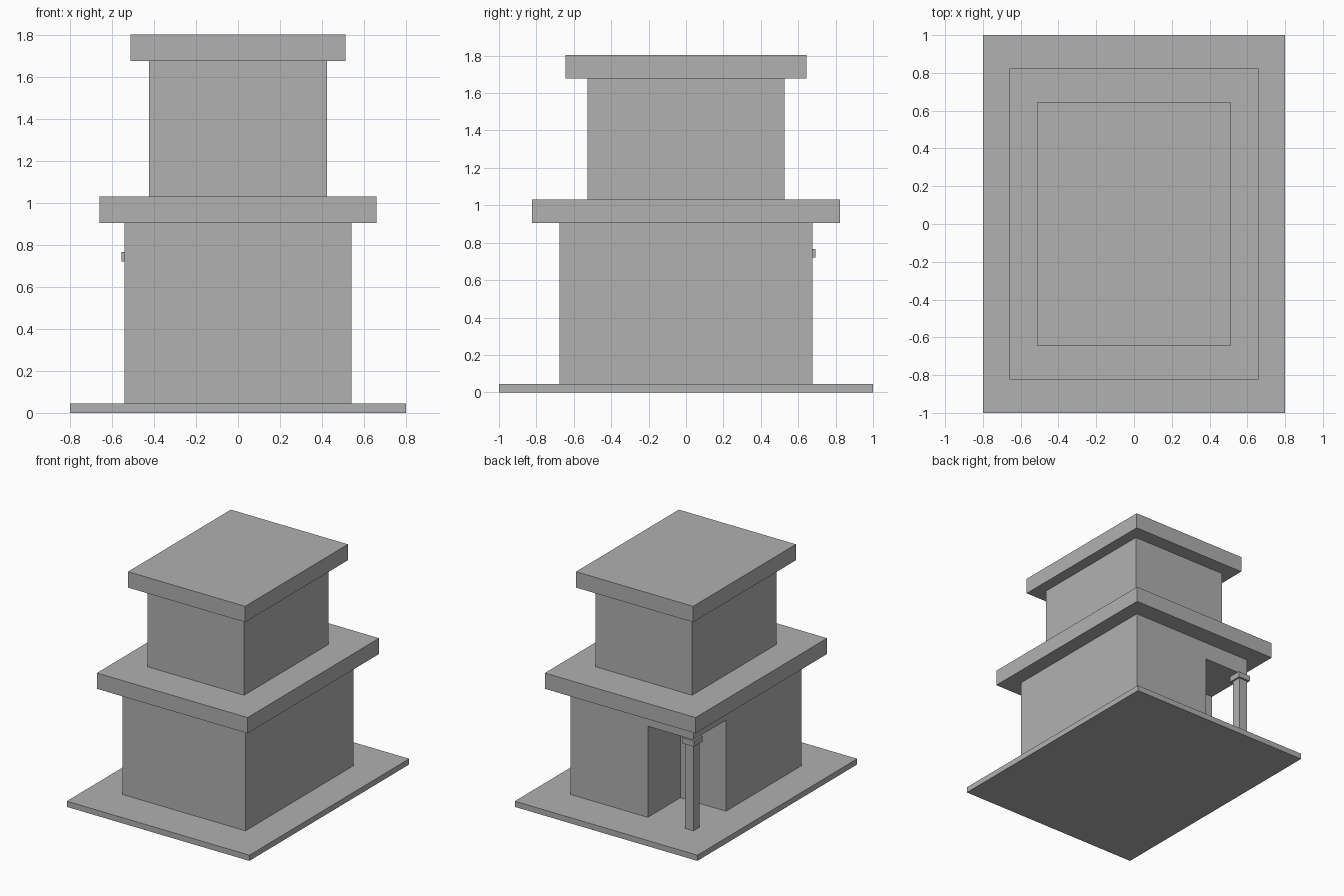
import bpy
import bmesh

cube = bpy.data.objects.get("Cube")
if cube:
    bpy.data.objects.remove(cube, do_unlink=True)

# One plain grey for the whole building
grey = bpy.data.materials.new("plain grey")
grey.use_nodes = True
colour = (0.44, 0.44, 0.44, 1)
grey.diffuse_color = colour
grey.node_tree.nodes["Principled BSDF"].inputs["Base Color"].default_value = colour


def prism(name, outline, bottom, top):
    """Extrude a flat outline upwards between two heights."""
    bm = bmesh.new()
    face = bm.faces.new([bm.verts.new((x, y, bottom)) for x, y in outline])
    new = bmesh.ops.extrude_face_region(bm, geom=[face])["geom"]
    verts = [v for v in new if isinstance(v, bmesh.types.BMVert)]
    bmesh.ops.translate(bm, vec=(0, 0, top - bottom), verts=verts)
    bmesh.ops.recalc_face_normals(bm, faces=bm.faces)
    mesh = bpy.data.meshes.new(name)
    bm.to_mesh(mesh)
    bm.free()
    mesh.materials.append(grey)
    obj = bpy.data.objects.new(name, mesh)
    bpy.context.collection.objects.link(obj)
    return obj


def slab(name, half_x, half_y, bottom, top, centre=(0, 0)):
    cx, cy = centre
    outline = [(cx + sx * half_x, cy + sy * half_y)
               for sx, sy in ((-1, -1), (1, -1), (1, 1), (-1, 1))]
    return prism(name, outline, bottom, top)


# Heights of the storeys
floor, lintel, eave, terrace, upper_eave, summit = 0.045, 0.766, 0.905, 1.03, 1.677, 1.803
wall_x, wall_y = 0.54, 0.677
porch_x, porch_y = -0.14, 0.27

slab("ground_plate", 0.8, 1.0, 0, floor)

# Lower storey with an open porch cut from the back right corner
prism("lower_walls", [(-wall_x, -wall_y), (wall_x, -wall_y), (wall_x, wall_y),
                      (porch_x, wall_y), (porch_x, porch_y), (-wall_x, porch_y)],
      floor, lintel)
slab("lintel_band", wall_x, wall_y, lintel, eave)

# Porch post with a small capital
half_post = 0.0375
post = (half_post - wall_x, wall_y - half_post)
slab("porch_post", half_post, half_post, floor, lintel, post)
slab("post_capital", half_post + 0.015, half_post + 0.015, 0.721, lintel, post)

# Lower roof, upper storey and upper roof
slab("lower_roof", 0.66, 0.823, eave, terrace)
slab("upper_walls", 0.423, 0.527, terrace, upper_eave)
slab("upper_roof", 0.513, 0.643, upper_eave, summit)
